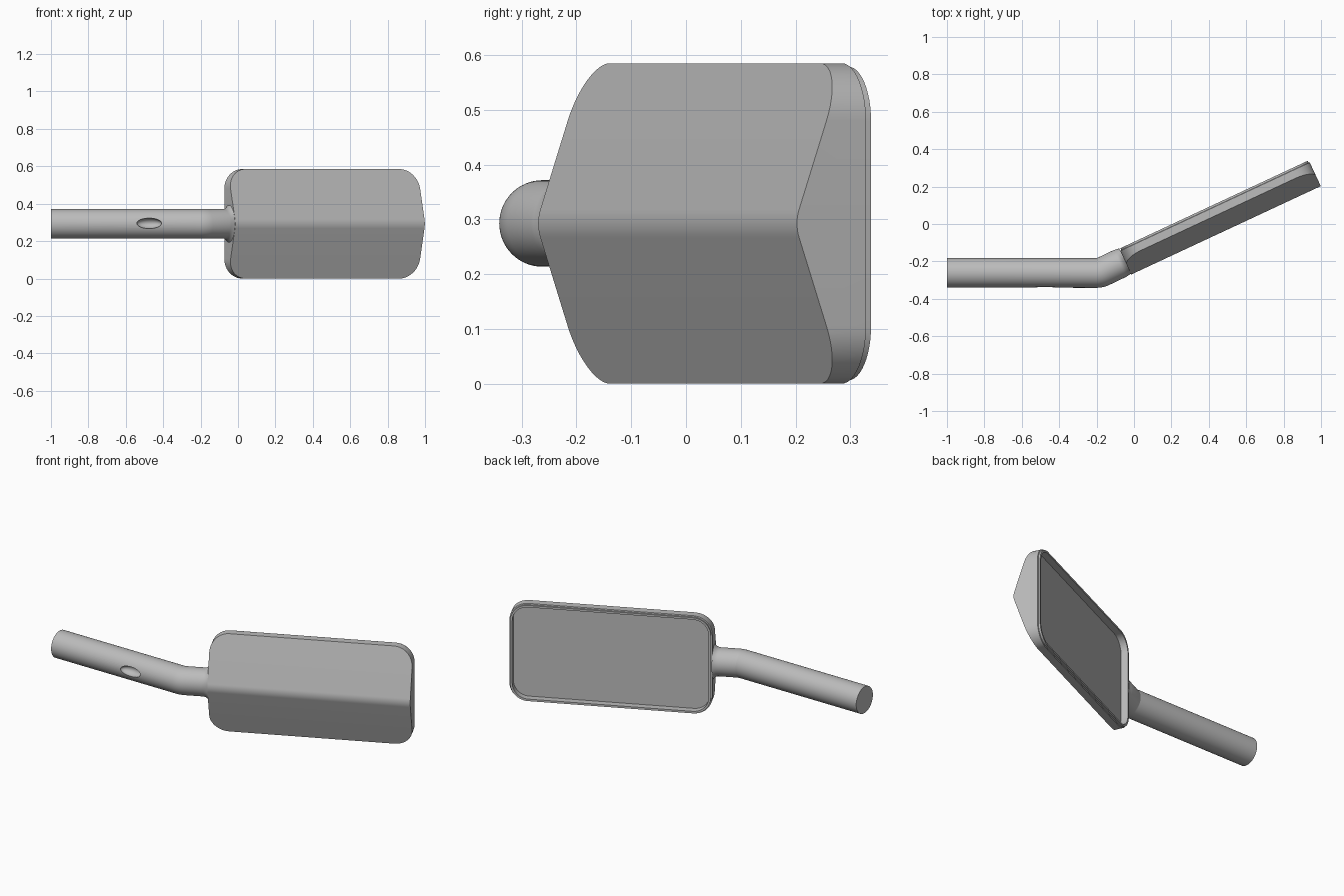
import bpy, bmesh
from math import sin, cos, tan, sqrt, pi, radians
from mathutils import Vector

if "Cube" in bpy.data.objects:
    bpy.data.objects.remove(bpy.data.objects["Cube"])

grey = bpy.data.materials.new("plain grey")
grey.use_nodes = True
grey.diffuse_color = (0.5, 0.5, 0.5, 1)
grey.node_tree.nodes["Principled BSDF"].inputs["Base Color"].default_value = (0.5, 0.5, 0.5, 1)

R = 0.079                      # pole radius, also the radius of the ridge
MID = 0.2925                   # height of the pole axis and half the head height
BEND = radians(25)
ELBOW = Vector((-0.2, -0.182))  # inner corner of the bend
START = ELBOW + R * Vector((sin(BEND), -cos(BEND)))
U0, U1 = 0.131, 1.249          # head extent along the tilted axis


def place(u, n, z):
    """Tilted frame: u along the head, n towards its back, z from the axis."""
    return Vector((START.x + u * cos(BEND) - n * sin(BEND),
                   START.y + u * sin(BEND) + n * cos(BEND), MID + z))


def finish(bm, name):
    bmesh.ops.recalc_face_normals(bm, faces=bm.faces)
    mesh = bpy.data.meshes.new(name)
    bm.to_mesh(mesh)
    bm.free()
    mesh.materials.append(grey)
    obj = bpy.data.objects.new(name, mesh)
    bpy.context.collection.objects.link(obj)
    return obj


def smooth(obj):
    bpy.ops.object.select_all(action="DESELECT")
    obj.select_set(True)
    bpy.context.view_layer.objects.active = obj
    bpy.ops.object.shade_smooth_by_angle(angle=radians(20))


def bridge(bm, a, b):
    for i in range(len(a)):
        j = (i + 1) % len(a)
        bm.faces.new((a[i], a[j], b[j], b[i]))


# Head: ridged front, rounded corners, recessed back
SLOPE, CORNER = radians(18.8), 0.105


def front_depth(z):
    z = abs(z)
    if z < R * sin(SLOPE):
        return -sqrt(R * R - z * z)
    return -R / cos(SLOPE) + z * tan(SLOPE)


def outline(inset):
    """Rounded rectangle as (u, z): right side upwards, left side downwards."""
    r = CORNER - inset
    half = []
    for i in range(6):                     # ridge rows
        half.append((0, R * sin(SLOPE) * i / 5))
    for i in range(13):                    # corner rows
        a = pi / 2 * i / 12
        half.append((r * (1 - cos(a)), MID - CORNER + r * sin(a)))
    rows = [(s, -z) for s, z in reversed(half[1:])] + half
    right = [(U1 - inset - s, z) for s, z in rows]
    left = [(U0 + inset + s, z) for s, z in rows]
    return right + left[::-1]


bm = bmesh.new()
front = [bm.verts.new(place(u, front_depth(z), z)) for u, z in outline(0)]
count = len(front)
for i in range(count // 2 - 1):
    bm.faces.new((front[i], front[i + 1], front[count - 2 - i], front[count - 1 - i]))
previous = front
for inset, n in ((0, 0.06), (0.006, 0.062), (0.006, 0.073), (0.018, 0.073), (0.018, 0.034)):
    ring = [bm.verts.new(place(u, n, z)) for u, z in outline(inset)]
    bridge(bm, previous, ring)
    previous = ring
bm.faces.new(previous)
smooth(finish(bm, "head"))

# Pole: straight tube, tight bend, short flare into the head
SIDES = 64
bm = bmesh.new()
rings = []


def add_ring(point):
    rings.append([bm.verts.new(point(R * cos(2 * pi * k / SIDES), R * sin(2 * pi * k / SIDES)))
                  for k in range(SIDES)])


add_ring(lambda n, z: Vector((-1, ELBOW.y - R + n, MID + z)))
for step in range(9):
    a = BEND * step / 8
    add_ring(lambda n, z: Vector((ELBOW.x + (R - n + 0.001) * sin(a),
                                  ELBOW.y - (R - n + 0.001) * cos(a), MID + z)))
for step in range(6):
    t = step / 5
    add_ring(lambda n, z: place(0.1 + 0.032 * t, n * (1 - 0.06 * t), z * (1 + 0.27 * t * t)))
for a, b in zip(rings, rings[1:]):
    bridge(bm, a, b)
bm.faces.new(rings[0])
bm.faces.new(rings[-1])
pole = finish(bm, "pole")

# Thumb dimple in the front of the pole
bm = bmesh.new()
bmesh.ops.create_uvsphere(bm, u_segments=40, v_segments=24, radius=1)
for v in bm.verts:
    v.co = Vector((-0.475 + v.co.x * 0.066, -0.336 + v.co.y * 0.035, 0.295 + v.co.z * 0.028))
cutter = finish(bm, "dimple_cutter")
cut = pole.modifiers.new("dimple", "BOOLEAN")
cut.operation, cut.solver, cut.object = "DIFFERENCE", "EXACT", cutter
bpy.context.view_layer.objects.active = pole
bpy.ops.object.modifier_apply(modifier=cut.name)
bpy.data.objects.remove(cutter)
smooth(pole)
